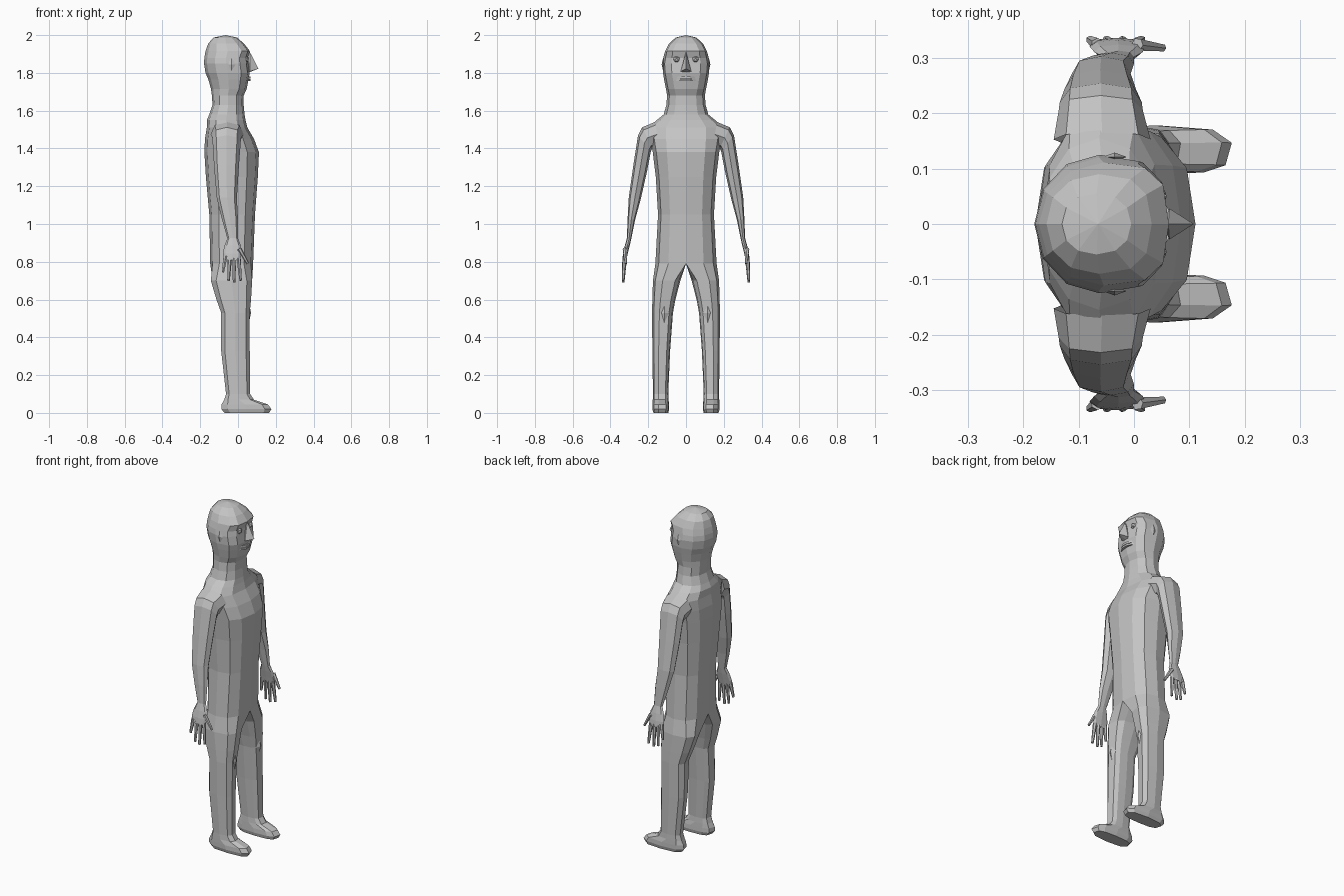
import bpy, bmesh, math
from mathutils import Vector, Matrix

if "Cube" in bpy.data.objects:
    bpy.data.objects.remove(bpy.data.objects["Cube"])

clay = bpy.data.materials.new("plain grey clay")
clay.diffuse_color = (0.55, 0.55, 0.55, 1)
clay.use_nodes = True
clay.node_tree.nodes["Principled BSDF"].inputs["Base Color"].default_value = clay.diffuse_color


def finish(bm, name, mirror=True):
    """Turn a bmesh into a flat-shaded object, mirrored left to right."""
    bmesh.ops.recalc_face_normals(bm, faces=bm.faces)
    me = bpy.data.meshes.new(name)
    bm.to_mesh(me)
    bm.free()
    me.materials.append(clay)
    ob = bpy.data.objects.new(name, me)
    bpy.context.collection.objects.link(ob)
    if mirror:
        mod = ob.modifiers.new("mirror", 'MIRROR')
        mod.use_axis = (False, True, False)
        mod.merge_threshold = 0.0005
    return ob


def spow(v, p):
    return math.copysign(abs(v) ** p, v) if abs(v) > 1e-6 else 0.0


def oval(deg, xf, xb, pf, pb):
    """Point on a boxy oval: x position and side factor."""
    c, s = math.cos(math.radians(deg)), math.sin(math.radians(deg))
    p = pf if c > 0 else pb
    return (xf + xb) / 2 + (xf - xb) / 2 * spow(c, p), spow(s, p)


def bridge(bm, a, b, closed=True):
    n = len(a)
    for i in range(n if closed else n - 1):
        j = (i + 1) % n
        bm.faces.new((a[i], a[j], b[j], b[i]))


# Torso, neck and head: z, front x, back x, half width, roundness front/back
TRUNK = [
    (0.79, 0.080, -0.147, 0.162, .8, .8), (1.05, 0.090, -0.152, 0.148, .8, .8),
    (1.25, 0.105, -0.170, 0.160, .8, .8), (1.38, 0.111, -0.178, 0.176, .8, .8),
    (1.45, 0.085, -0.175, 0.190, .85, .85), (1.51, 0.050, -0.165, 0.200, .9, .9),
    (1.55, 0.040, -0.165, 0.155, .9, .9), (1.58, 0.035, -0.152, 0.118, .9, .9),
    (1.63, 0.030, -0.135, 0.104, .9, .9), (1.68, 0.030, -0.138, 0.100, .9, .9),
    (1.715, 0.046, -0.143, 0.106, .8, 1), (1.765, 0.056, -0.157, 0.116, .75, 1),
    (1.80, 0.062, -0.172, 0.122, .7, 1), (1.85, 0.055, -0.180, 0.125, .7, 1),
    (1.88, 0.052, -0.178, 0.120, .7, 1), (1.915, 0.063, -0.172, 0.111, .65, 1),
    (1.955, 0.032, -0.158, 0.090, .75, .9), (1.987, -0.005, -0.130, 0.055, .9, .9)]
# Leg and foot: z, front x, back x, inner y, outer y
LEG = [
    (0.70, 0.076, -0.145, 0.030, 0.175), (0.60, 0.070, -0.115, 0.056, 0.178),
    (0.53, 0.063, -0.090, 0.069, 0.180), (0.33, 0.063, -0.090, 0.084, 0.178),
    (0.10, 0.065, -0.064, 0.094, 0.175), (0.07, 0.085, -0.074, 0.092, 0.176),
    (0.045, 0.160, -0.088, 0.090, 0.178), (0.02, 0.178, -0.090, 0.089, 0.178),
    (0.0, 0.166, -0.072, 0.094, 0.172)]

bm = bmesh.new()
prev = first = None
for z, xf, xb, w, pf, pb in TRUNK:
    ring = []
    for i in range(7):
        x, s = oval(i * 30, xf, xb, pf, pb)
        ring.append(bm.verts.new((x, s * w if 0 < i < 6 else 0, z)))
    if prev:
        bridge(bm, prev, ring, closed=False)
    first = first or ring
    prev = ring
crown = bm.verts.new((-0.065, 0, 2.0))
for a, b in zip(prev, prev[1:]):
    bm.faces.new((a, b, crown))
# the crotch line closes the hip ring, then the leg continues down
x0, x1 = first[-1].co.x, first[0].co.x
prev = first + [bm.verts.new((x0 + (x1 - x0) * k / 4, 0, 0.79)) for k in (1, 2, 3)]
for z, xf, xb, yi, yo in LEG:
    ring = []
    for deg in [-30 + 40 * i for i in range(7)] + [240, 270, 300]:
        x, s = oval(deg, xf, xb, .7, .7)
        ring.append(bm.verts.new((x, (yi + yo) / 2 + s * (yo - yi) / 2, z)))
    bridge(bm, prev, ring)
    prev = ring
bm.faces.new(prev)
finish(bm, "body")

# Arm and palm: inner y z, outer y z, front x, back x
ARM = [
    (.140, 1.41, .165, 1.54, .030, -.145), (.178, 1.40, .232, 1.512, .016, -.136),
    (.186, 1.385, .254, 1.47, .014, -.134), (.206, 1.28, .279, 1.31, .004, -.126),
    (.240, 1.13, .303, 1.14, -.006, -.112), (.270, 1.02, .309, 1.03, .000, -.085),
    (.290, .92, .313, .925, .000, -.056), (.298, .885, .324, .885, .016, -.072),
    (.308, .845, .332, .845, .020, -.080), (.316, .81, .336, .81, .012, -.076)]
bm = bmesh.new()
prev = None
for yi, zi, yo, zo, xf, xb in ARM:
    ring = []
    for i in range(8):
        x, s = oval(i * 45, xf, xb, .85, .85)
        t = (s + 1) / 2
        ring.append(bm.verts.new((x, yi + (yo - yi) * t, zi + (zo - zi) * t)))
    if prev:
        bridge(bm, prev, ring)
    prev = ring
bm.faces.new(prev)
finish(bm, "arm")

# Fingers and thumb: root x z, tip x z
bm = bmesh.new()
for rx, rz, tx, tz in [(-.066, .83, -.080, .745), (-.044, .82, -.050, .70),
                       (-.020, .82, -.021, .69), (.003, .82, .014, .70),
                       (.006, .87, .052, .79)]:
    a = Vector((rx, .324, rz))
    b = Vector((tx, .333 if rz < .86 else .318, tz))
    d = b - a
    m = Matrix.Translation((a + b) / 2) @ d.to_track_quat('Z', 'Y').to_matrix().to_4x4()
    bmesh.ops.create_cone(bm, cap_ends=True, segments=6, radius1=.012, radius2=.007,
                          depth=d.length, matrix=m)
finish(bm, "fingers")


def hull(name, pts, mirror=True):
    """Small faceted feature from a few corner points."""
    bm = bmesh.new()
    for p in pts:
        bm.verts.new(p)
    bmesh.ops.convex_hull(bm, input=bm.verts)
    finish(bm, name, mirror)


def diamond(name, c, r):
    pts = []
    for k in range(3):
        for s in (-1, 1):
            p = Vector(c)
            p[k] += s * r[k]
            pts.append(p)
    hull(name, pts)


# Face features
hull("nose", [(.062, 0, 1.912), (.108, 0, 1.822), (.064, .028, 1.808),
              (.064, -.028, 1.808), (.050, 0, 1.80), (.050, 0, 1.90)], False)
for name, z0, z1 in (("upper_lip", 1.770, 1.782), ("lower_lip", 1.757, 1.767)):
    hull(name, [(x, y, z) for z in (z0, z1)
                for x, y in ((.066, -.02), (.066, .02), (.045, .056), (.045, -.056))], False)
bm = bmesh.new()
bmesh.ops.create_icosphere(bm, subdivisions=1, radius=.019,
                           matrix=Matrix.Translation((.042, .05, 1.872)))
finish(bm, "eye")
diamond("ear", (-.035, .121, 1.845), (.022, .008, .035))
# Kneecap
diamond("kneecap", (.055, .115, .53), (.014, .026, .07))
